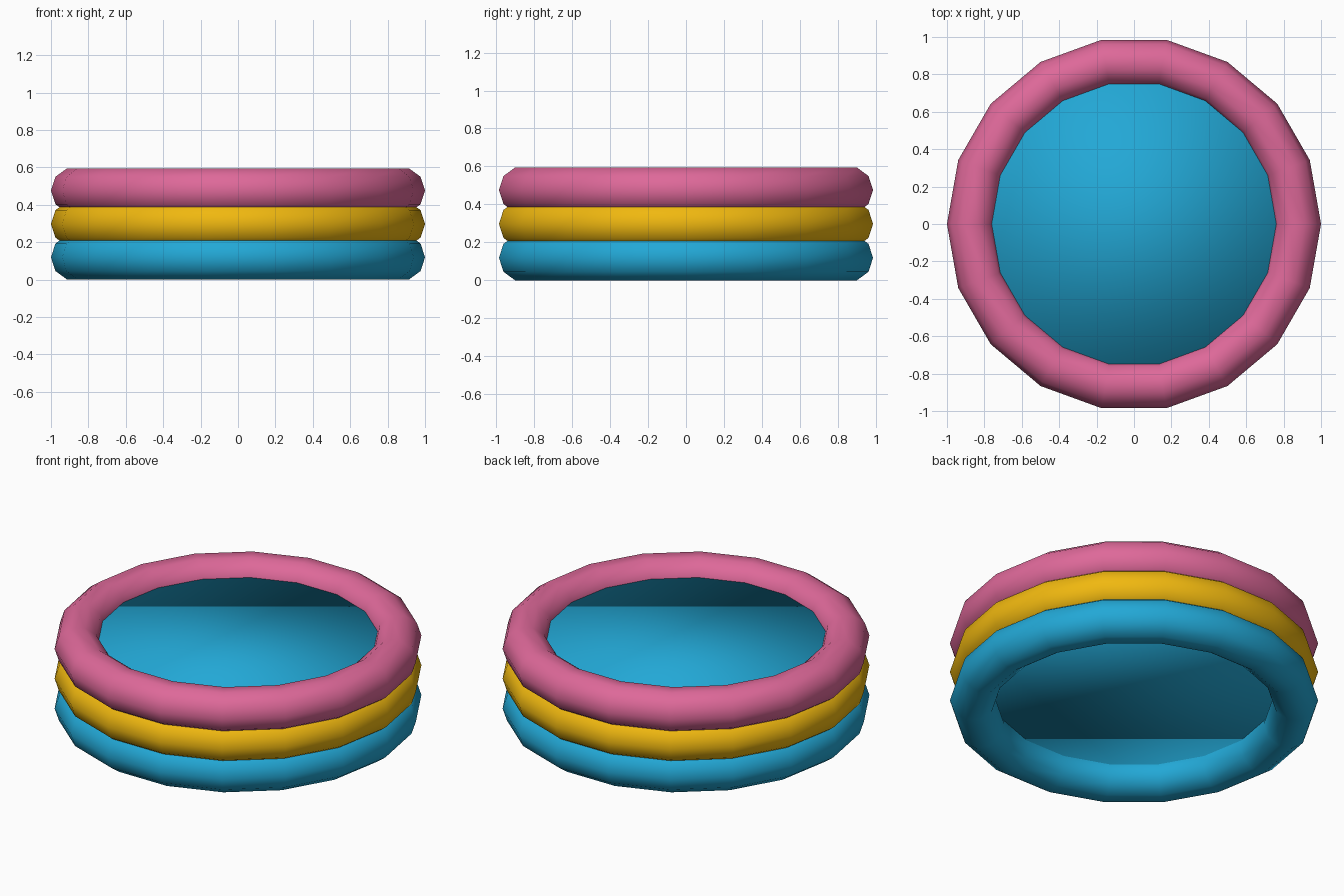
import bpy

if "Cube" in bpy.data.objects:
    bpy.data.objects.remove(bpy.data.objects["Cube"])

# Dimensions of the inflatable pool
RING_RADIUS = 0.875
TUBE_RADIUS = 0.125
SIDES = 18


def paint(obj, name, rgb):
    mat = bpy.data.materials.get(name) or bpy.data.materials.new(name)
    mat.diffuse_color = (*rgb, 1.0)
    mat.use_nodes = True
    mat.node_tree.nodes["Principled BSDF"].inputs["Base Color"].default_value = mat.diffuse_color
    obj.data.materials.append(mat)


BLUE = ("blue_vinyl", (0.016, 0.39, 0.67))
YELLOW = ("yellow_vinyl", (0.87, 0.48, 0.005))
PINK = ("pink_vinyl", (0.73, 0.14, 0.32))

# Three stacked inflatable tubes
for name, z, colour in (
    ("lower_ring", 0.119, BLUE),
    ("middle_ring", 0.2975, YELLOW),
    ("upper_ring", 0.476, PINK),
):
    bpy.ops.mesh.primitive_torus_add(
        major_segments=SIDES, minor_segments=10,
        major_radius=RING_RADIUS, minor_radius=TUBE_RADIUS,
        location=(0, 0, z))
    ring = bpy.context.object
    ring.name = name
    bpy.ops.object.shade_smooth()
    paint(ring, *colour)

# Filled centre: a disc spanning the inside, its wall buried in the tubes
WATER_BOTTOM, WATER_TOP = 0.15, 0.51
bpy.ops.mesh.primitive_cylinder_add(
    vertices=32, radius=RING_RADIUS, depth=WATER_TOP - WATER_BOTTOM,
    location=(0, 0, (WATER_TOP + WATER_BOTTOM) / 2))
water = bpy.context.object
water.name = "water"
bpy.ops.object.shade_smooth()
paint(water, *BLUE)
